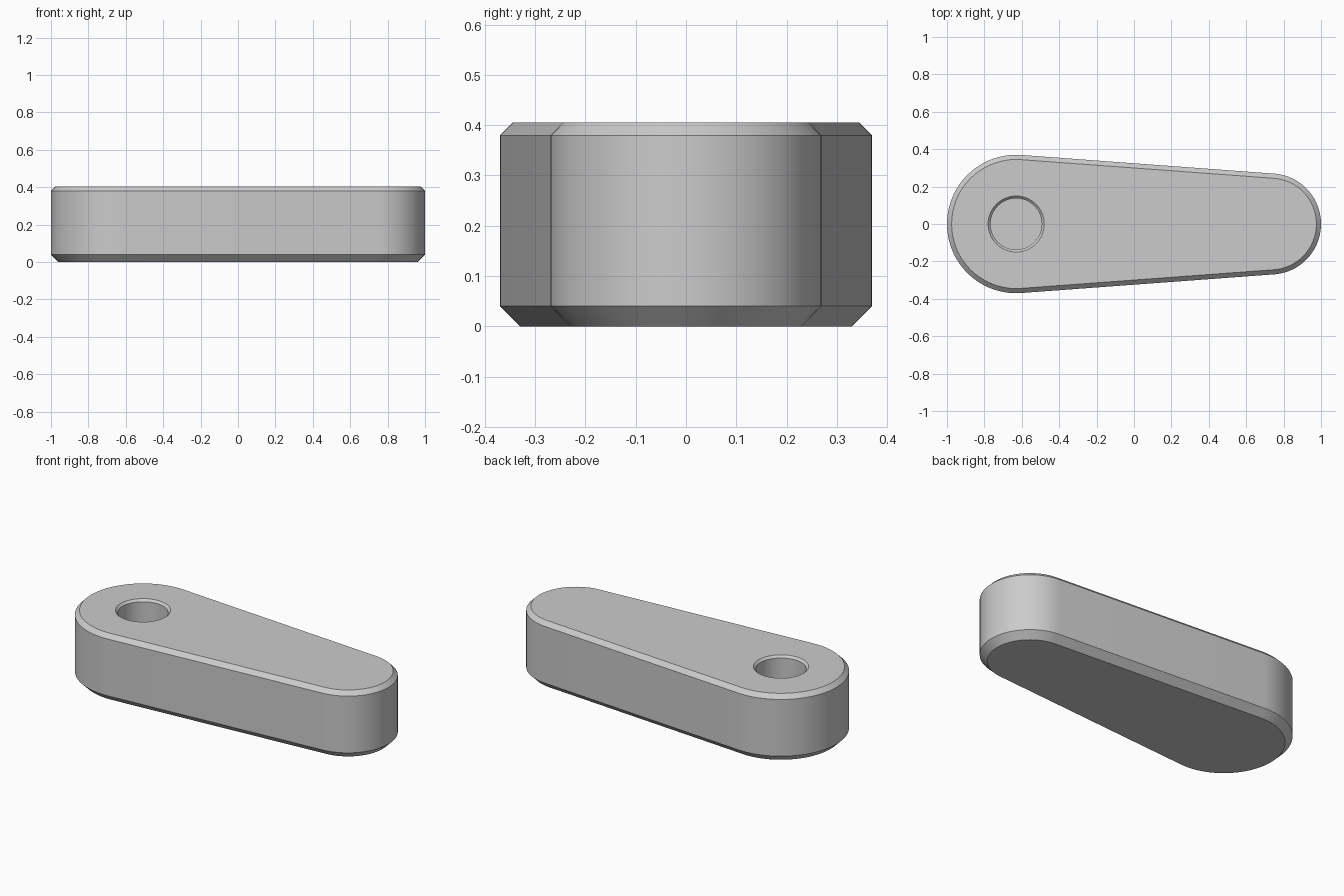
import bpy
import bmesh
from math import acos, cos, sin, pi

cube = bpy.data.objects.get("Cube")
if cube:
    bpy.data.objects.remove(cube, do_unlink=True)

BIG_X, BIG_R = -0.63, 0.37
SMALL_X, SMALL_R = 0.73, 0.27
TANGENT = acos((BIG_R - SMALL_R) / (SMALL_X - BIG_X))
STEPS = 40


def arc(cx, r, start, end, steps):
    angles = [start + (end - start) * i / steps for i in range(steps + 1)]
    return [(cx + r * cos(a), r * sin(a)) for a in angles]


def outline(inset):
    """Two round ends joined by tangent lines."""
    return (arc(SMALL_X, SMALL_R - inset, -TANGENT, TANGENT, STEPS)
            + arc(BIG_X, BIG_R - inset, TANGENT, 2 * pi - TANGENT, STEPS))


def circle(r):
    return arc(BIG_X, r, 0, 2 * pi, 64)[:-1]


bm = bmesh.new()


def ring(points, z):
    return [bm.verts.new((x, y, z)) for x, y in points]


def skin(rings):
    """Walls between successive rings."""
    for low, high in zip(rings, rings[1:]):
        n = len(low)
        for i in range(n):
            j = (i + 1) % n
            bm.faces.new((low[i], low[j], high[j], high[i]))


def loop_edges(loop):
    return [bm.edges.get((loop[i - 1], loop[i])) for i in range(len(loop))]


# Tapered body with a bevel around the bottom and the top
shell = [ring(outline(inset), z) for inset, z in
         ((0.04, 0), (0, 0.04), (0, 0.38), (0.025, 0.405))]
skin(shell)
bm.faces.new(shell[0][::-1])

# Blind hole with a countersunk rim
bore = [ring(circle(r), z) for r, z in
        ((0.15, 0.405), (0.137, 0.392), (0.137, 0.12))]
skin(bore)
bm.faces.new(bore[-1])

# Flat top around the hole
bmesh.ops.triangle_fill(bm, use_beauty=True,
                        edges=loop_edges(shell[-1]) + loop_edges(bore[0]))
bmesh.ops.recalc_face_normals(bm, faces=bm.faces)

mesh = bpy.data.meshes.new("lever_arm")
bm.to_mesh(mesh)
bm.free()
lever = bpy.data.objects.new("lever_arm", mesh)
bpy.context.collection.objects.link(lever)

# Plain grey
grey = bpy.data.materials.new("light_grey")
grey.use_nodes = True
colour = (0.6, 0.6, 0.6, 1)
grey.diffuse_color = colour
grey.node_tree.nodes["Principled BSDF"].inputs["Base Color"].default_value = colour
mesh.materials.append(grey)

# Smooth round ends, crisp bevels
bpy.ops.object.select_all(action="DESELECT")
lever.select_set(True)
bpy.context.view_layer.objects.active = lever
bpy.ops.object.shade_smooth_by_angle(angle=pi / 6)
